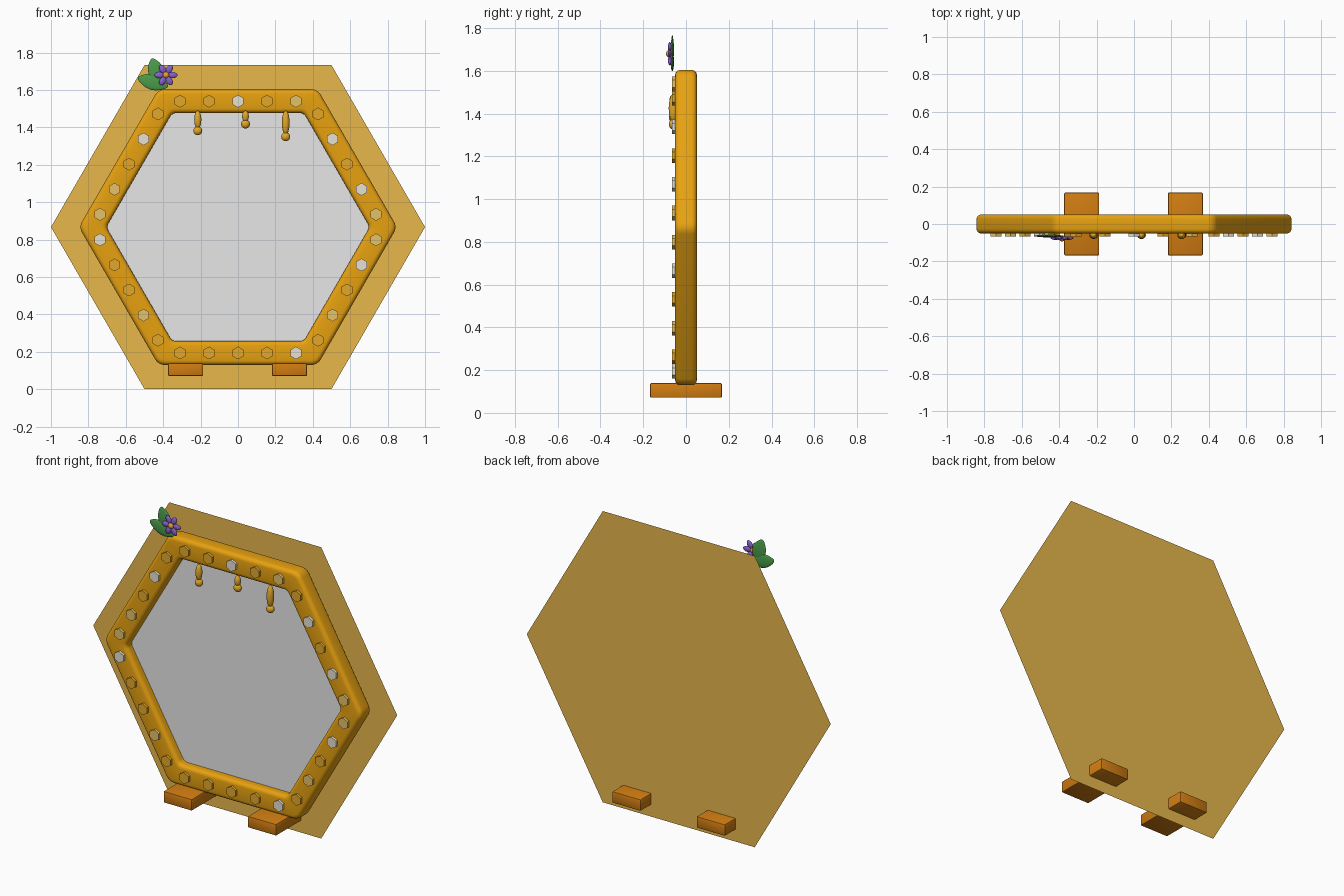
import bpy, bmesh, math
from mathutils import Matrix, Vector

if "Cube" in bpy.data.objects:
    bpy.data.objects.remove(bpy.data.objects["Cube"])

CZ = 0.867  # height of the hexagon centre


def material(name, r, g, b):
    lin = [((c / 255 + 0.055) / 1.055) ** 2.4 if c > 10 else c / 255 / 12.92 for c in (r, g, b)]
    m = bpy.data.materials.new(name)
    m.use_nodes = True
    m.diffuse_color = (*lin, 1)
    bsdf = next(n for n in m.node_tree.nodes if n.type == "BSDF_PRINCIPLED")
    bsdf.inputs["Base Color"].default_value = (*lin, 1)
    return m


AMBER = material("amber frame", 232, 162, 16)
PANEL = material("pale honey panel", 232, 184, 75)
GLASS = material("silver glass", 232, 232, 232)
WOOD = material("orange wood", 208, 124, 18)
HONEY = material("honey", 226, 168, 42)
WAX = material("wax", 230, 194, 104)
PEARL = material("pearl", 236, 230, 212)
GREEN = material("leaf green", 74, 156, 74)
PURPLE = material("petal purple", 136, 98, 206)
GOLD = material("flower gold", 232, 160, 50)


def finish(name, bm, mat, smooth=True):
    bmesh.ops.recalc_face_normals(bm, faces=bm.faces)
    me = bpy.data.meshes.new(name)
    bm.to_mesh(me)
    bm.free()
    me.materials.append(mat)
    ob = bpy.data.objects.new(name, me)
    bpy.context.collection.objects.link(ob)
    if smooth:
        bpy.ops.object.select_all(action="DESELECT")
        ob.select_set(True)
        bpy.context.view_layer.objects.active = ob
        bpy.ops.object.shade_smooth_by_angle(angle=math.radians(40))
    return ob


def hexagon(apothem, y, corner=0.0, steps=6):
    """Points of a flat-topped hexagon with rounded corners."""
    pts = []
    for k in range(6):
        a = math.radians(60 * k)
        d = (apothem - corner) / math.cos(math.pi / 6)
        for s in range(steps + 1 if corner else 1):
            t = a + math.radians(60) * (s / steps - 0.5)
            pts.append((d * math.cos(a) + corner * math.cos(t), y,
                        CZ + d * math.sin(a) + corner * math.sin(t)))
    return pts


def flat_hexagon(name, apothem, y, mat):
    bm = bmesh.new()
    bm.faces.new([bm.verts.new(p) for p in hexagon(apothem, y)])
    return finish(name, bm, mat, False)


def ellipsoid(name, loc, half, tilt, mat, point=0.0):
    """Ellipsoid whose long local z is tilted in the front plane; point tapers the tips."""
    bm = bmesh.new()
    bmesh.ops.create_uvsphere(bm, u_segments=16, v_segments=10, radius=1)
    for v in bm.verts:
        taper = 1 - point * v.co.z ** 2
        v.co = Vector((v.co.x * half[0] * taper, v.co.y * half[1] * taper, v.co.z * half[2]))
    bm.transform(Matrix.Translation(loc) @ Matrix.Rotation(tilt, 4, "Y"))
    return finish(name, bm, mat)


# Frame: rounded-rectangle section swept round the hexagon
INNER, OUTER, DEPTH, R = 0.61, 0.737, 0.051, 0.024
section = []
for q, (a, y) in enumerate([(OUTER - R, DEPTH - R), (INNER + R, DEPTH - R),
                            (INNER + R, R - DEPTH), (OUTER - R, R - DEPTH)]):
    for s in range(5):
        t = math.radians(90 * (q + s / 4))
        section.append((a + R * math.cos(t), y + R * math.sin(t)))
bm = bmesh.new()
rings = []
for a, y in section:
    corner = 0.04 + 0.02 * (a - INNER) / (OUTER - INNER)
    rings.append([bm.verts.new(p) for p in hexagon(a, y, corner)])
n = len(rings[0])
for i, ring in enumerate(rings):
    nxt = rings[(i + 1) % len(rings)]
    for j in range(n):
        bm.faces.new((ring[j], ring[(j + 1) % n], nxt[(j + 1) % n], nxt[j]))
finish("frame", bm, AMBER)

# Mirror glass and backing panel
flat_hexagon("mirror_glass", INNER + 0.01, 0.0, GLASS)
flat_hexagon("back_panel", math.cos(math.pi / 6), 0.068, PANEL)

# Feet
for side, x in (("right", -0.28), ("left", 0.275)):
    bm = bmesh.new()
    bmesh.ops.create_cube(bm, size=1)
    bm.transform(Matrix.Translation((x, 0, 0.105)) @ Matrix.Diagonal((0.187, 0.336, 0.068, 1)))
    bmesh.ops.bevel(bm, geom=bm.edges[:], offset=0.006, segments=2, affect="EDGES", profile=0.5)
    finish(side + "_foot", bm, WOOD)

# Hexagonal studs, five along each side, clockwise from the top
pearls, waxes = {2, 6, 8, 11, 15, 24, 28}, {4, 9, 10, 13, 21, 25, 26}
for i in range(30):
    side, k = divmod(i, 5)
    p = Matrix.Rotation(math.radians(60 * side), 3, "Y") @ Vector(((k - 2) * 0.155, 0, 0.673))
    bm = bmesh.new()
    bmesh.ops.create_cone(bm, cap_ends=True, segments=6, radius1=0.034, radius2=0.034, depth=0.022)
    bm.transform(Matrix.Translation((p.x, -0.055, CZ + p.z)) @ Matrix.Rotation(math.pi / 2, 4, "X"))
    mat = PEARL if i in pearls else WAX if i in waxes else HONEY
    finish(f"stud_{i + 1}", bm, mat, False)

# Honey drips: a strand with a bead at its end
for i, (x, bead_z, w) in enumerate([(-0.215, 1.382, 0.019), (0.04, 1.418, 0.018), (0.255, 1.35, 0.021)]):
    top, low = 1.49, bead_z + 0.01
    ellipsoid(f"drip_strand_{i + 1}", (x, -0.06, (top + low) / 2), (w, w, (top - low) / 2), 0, HONEY)
    ellipsoid(f"drip_bead_{i + 1}", (x, -0.06, bead_z), (0.024, 0.02, 0.024), 0, HONEY)

# Leaves and flower
ellipsoid("upper_leaf", (-0.437, -0.064, 1.698), (0.043, 0.008, 0.074), math.radians(-18), GREEN, 0.35)
ellipsoid("side_leaf", (-0.455, -0.064, 1.642), (0.042, 0.008, 0.084), math.radians(-74), GREEN, 0.35)
FX, FZ = -0.385, 1.68
for i in range(6):
    a = math.radians(90 + 60 * i)
    ellipsoid(f"petal_{i + 1}", (FX + 0.036 * math.sin(a), -0.076, FZ + 0.036 * math.cos(a)),
              (0.017, 0.009, 0.026), a, PURPLE, 0.2)
ellipsoid("flower_centre", (FX, -0.08, FZ), (0.017, 0.013, 0.017), 0, GOLD)
